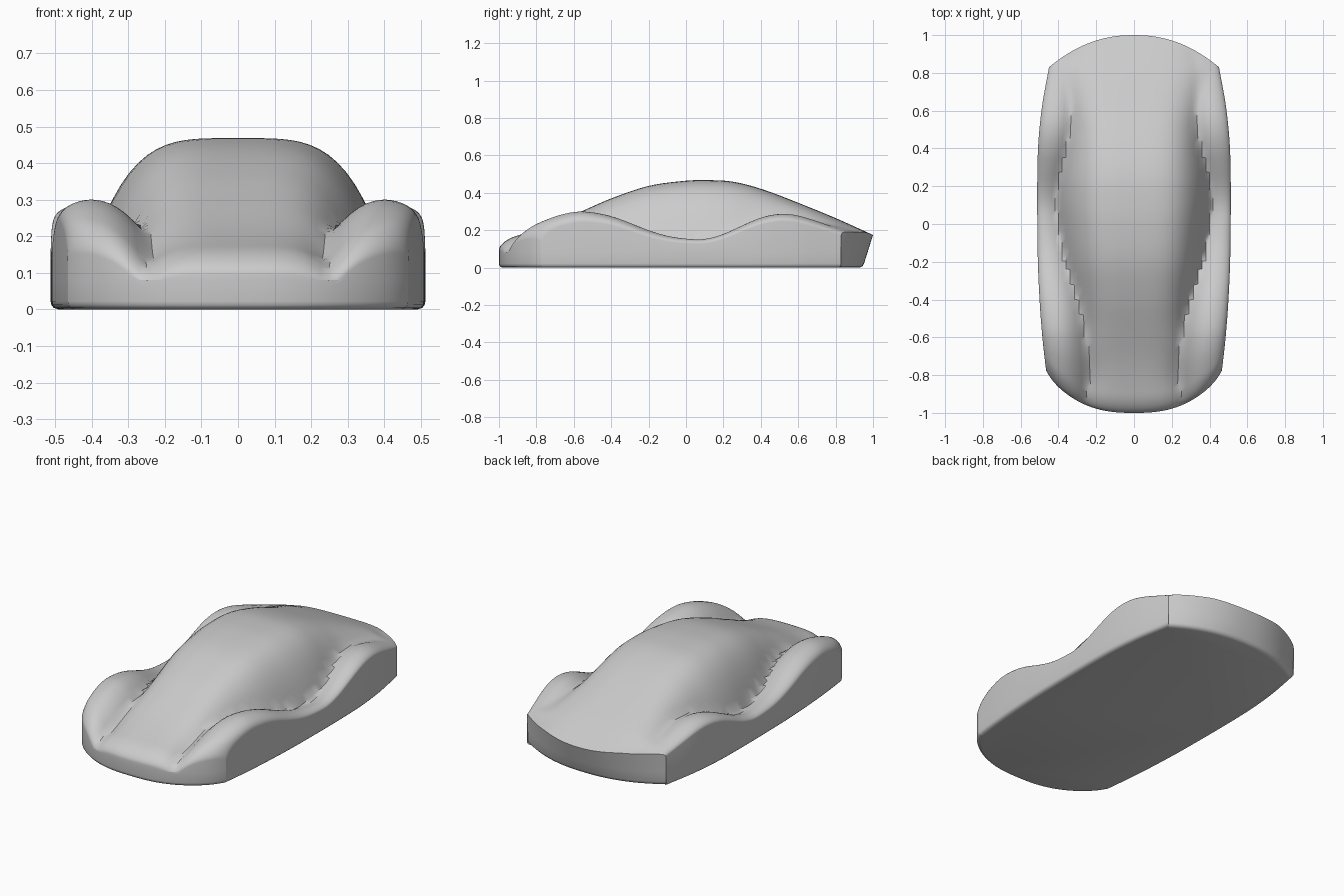
import bpy, bmesh, math

cube = bpy.data.objects.get("Cube")
if cube:
    bpy.data.objects.remove(cube, do_unlink=True)


def curve(*pts):
    """Smooth curve through (position, value) points."""
    n = len(pts)
    slope = []
    for i in range(n):
        a, b = pts[max(i - 1, 0)], pts[min(i + 1, n - 1)]
        slope.append((b[1] - a[1]) / (b[0] - a[0]))

    def value(p):
        p = min(max(p, pts[0][0]), pts[-1][0])
        i = 0
        while i < n - 2 and p > pts[i + 1][0]:
            i += 1
        (a, va), (b, vb) = pts[i], pts[i + 1]
        d = b - a
        t = (p - a) / d
        return (va * (1 + 2 * t) * (1 - t) ** 2 + d * slope[i] * t * (1 - t) ** 2
                + vb * t * t * (3 - 2 * t) + d * slope[i + 1] * t * t * (t - 1))
    return value


def smooth_max(a, b, k=0.04):
    h = max(k - abs(a - b), 0) / k
    return max(a, b) + h * h * k / 4


def round_over(u):
    u = min(max(u, 0), 1)
    return 1 - math.sqrt(1 - u * u)


# Lengthwise curves that shape the body
half_width = curve((-.78, .465), (-.6, .485), (-.4, .5), (-.15, .51), (.35, .51), (.6, .49), (.83, .45))
roof = curve((-1, .145), (-.9, .172), (-.8, .203), (-.7, .24), (-.55, .305), (-.4, .37), (-.2, .437),
             (0, .465), (.12, .468), (.25, .46), (.4, .422), (.6, .347), (.8, .265), (1, .175))
cabin_base = curve((-1, .13), (-.8, .165), (-.6, .22), (-.4, .225), (-.2, .18), (0, .145), (.15, .148),
                   (.3, .19), (.5, .25), (.6, .255), (.8, .225), (.9, .185), (1, .165))
cabin_width = curve((-1, .2), (-.8, .21), (-.55, .25), (-.4, .29), (-.2, .355), (.05, .4),
                    (.2, .4), (.4, .36), (.55, .33), (1, .34))
fender = curve((-1, .14), (-.87, .2), (-.75, .255), (-.65, .288), (-.55, .3), (-.4, .275), (-.2, .2),
               (-.1, .17), (0, .155), (.1, .153), (.2, .18), (.3, .225), (.4, .267), (.5, .287),
               (.6, .278), (.8, .215), (.9, .185), (1, .175))
crest_inset = curve((-.7, .1), (-.4, .09), (0, .045), (.15, .045), (.5, .08), (.83, .08))
edge_drop = curve((-.7, .065), (-.4, .05), (0, .025), (.15, .025), (.5, .04), (.83, .03))


def body_point(s, t):
    """Top surface: s runs across (-1..1), t from nose to tail (0..1)."""
    q = abs(s)
    front = -1 + .2 * q ** 2.6 + .025 * q ** 16
    rear = 1 - .17 * q ** 2.2
    y = front + (rear - front) * t
    w = half_width(-.775 + 1.605 * t)
    x = q * w
    cabin = roof(y) - (roof(y) - cabin_base(y)) * (x / cabin_width(y)) ** 4
    inset = crest_inset(y)
    off = x - (w - inset)
    wing = fender(y) - 4.5 * min(off, 0) ** 2 - edge_drop(y) * round_over(off / inset)
    z = smooth_max(cabin, wing)
    z -= .05 * round_over(1 - (y - front) / .1)
    return math.copysign(x, s), y, z


# Body shell: top grid, then walls dropped from its border
ACROSS, ALONG = 56, 72
bm = bmesh.new()
grid = []
for j in range(ALONG + 1):
    t = (1 - math.cos(math.pi * j / ALONG)) / 2
    grid.append([bm.verts.new(body_point(math.sin(math.pi * (i / ACROSS - .5)), t))
                 for i in range(ACROSS + 1)])
for r0, r1 in zip(grid, grid[1:]):
    for i in range(ACROSS):
        bm.faces.new((r0[i], r0[i + 1], r1[i + 1], r1[i]))

border = (grid[0][:-1] + [row[-1] for row in grid[:-1]]
          + grid[-1][:0:-1] + [row[0] for row in grid[:0:-1]])
tail = set(grid[-1])


def wall_ring(height, inset):
    """Copy of the border at a height; the tail panel leans forward."""
    ring = []
    for v in border:
        x, y, z = v.co
        lean = 0
        if v in tail:
            lean = (.015 + .04 * (1 - (x / .45) ** 2)) * (1 - height / z)
        ring.append(bm.verts.new((x * (1 - inset / .48), (y - lean) * (1 - inset), height)))
    return ring


previous = border
for height, inset in ((.08, 0), (.022, 0), (.012, .002), (.004, .008), (0, .02)):
    ring = wall_ring(height, inset)
    for k in range(len(ring)):
        n = (k + 1) % len(ring)
        bm.faces.new((previous[n], previous[k], ring[k], ring[n]))
    previous = ring
bm.faces.new(previous)   # flat underside
bmesh.ops.recalc_face_normals(bm, faces=bm.faces[:])

mesh = bpy.data.meshes.new("car_body")
bm.to_mesh(mesh)
bm.free()
body = bpy.data.objects.new("car_body", mesh)
bpy.context.collection.objects.link(body)

# Single plain paint
paint = bpy.data.materials.new("light_grey")
paint.use_nodes = True
colour = (.6, .6, .6, 1)
paint.diffuse_color = colour
paint.node_tree.nodes["Principled BSDF"].inputs["Base Color"].default_value = colour
mesh.materials.append(paint)

bpy.context.view_layer.objects.active = body
body.select_set(True)
bpy.ops.object.shade_smooth_by_angle(angle=math.radians(40))
